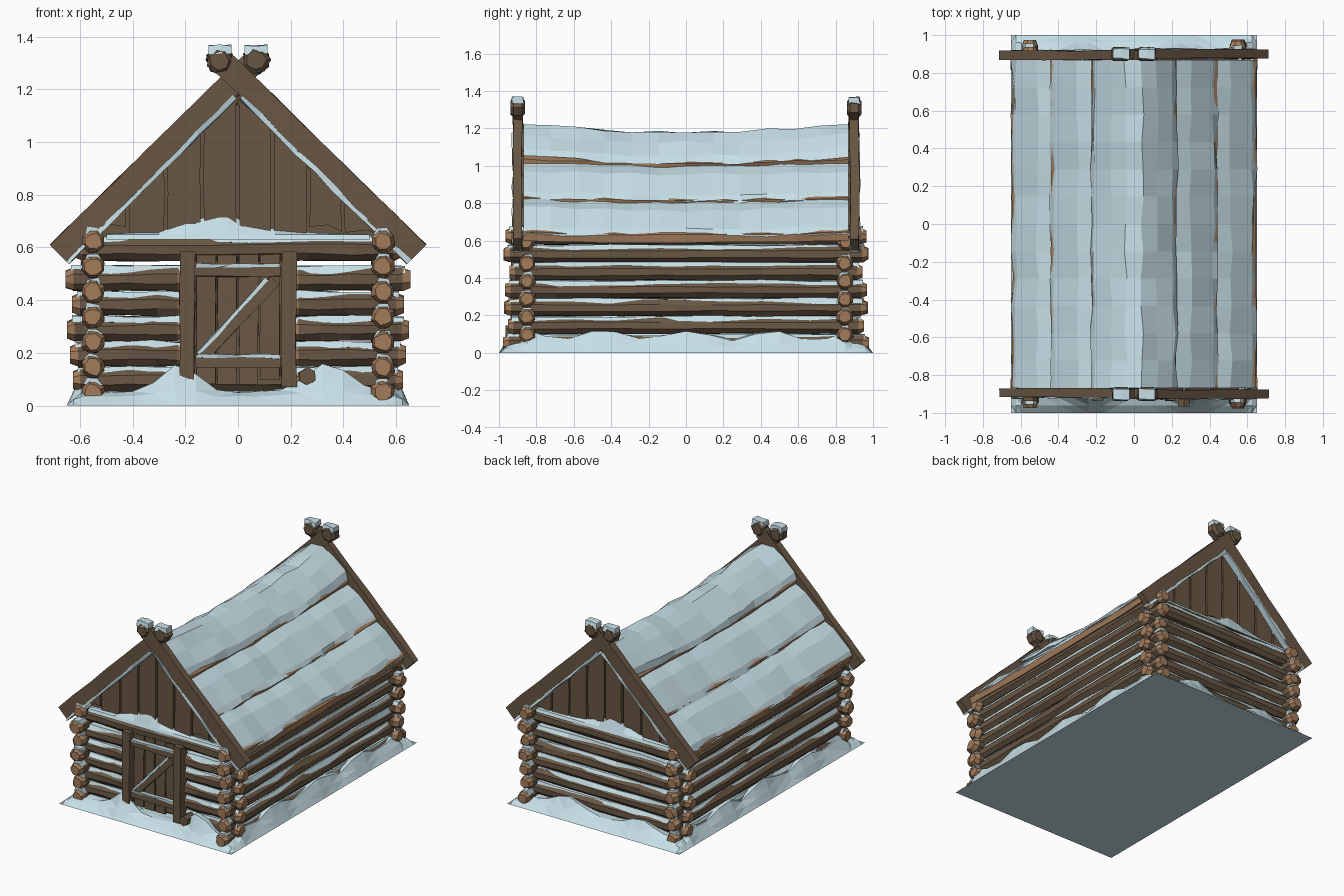
import bpy, bmesh, math, random
from mathutils import Vector as V

if "Cube" in bpy.data.objects:
    bpy.data.objects.remove(bpy.data.objects["Cube"])

random.seed(4)
rnd = random.uniform


def material(name, rgb):
    m = bpy.data.materials.new(name)
    m.diffuse_color = (*rgb, 1)
    m.use_nodes = True
    m.node_tree.nodes["Principled BSDF"].inputs["Base Color"].default_value = m.diffuse_color
    return m


WOOD = material("dark_wood", (0.141, 0.095, 0.058))
CUT = material("cut_wood", (0.36, 0.20, 0.105))
SNOW = material("snow", (0.57, 0.74, 0.80))


def finish(name, bm, mats):
    bmesh.ops.recalc_face_normals(bm, faces=bm.faces)
    me = bpy.data.meshes.new(name)
    bm.to_mesh(me)
    bm.free()
    for m in mats:
        me.materials.append(m)
    ob = bpy.data.objects.new(name, me)
    bpy.context.collection.objects.link(ob)


def sweep(name, p0, p1, profile, mat, n=1, jit=0.0, ref=(0, 0, 1), end=None, sag=0.0, cap=0.03):
    """Run a closed profile (across, along ref) from p0 to p1; 'end' makes bevelled ends of that material."""
    p0, p1, ref = V(p0), V(p1), V(ref)
    length = (p1 - p0).length
    d = (p1 - p0) / length
    u = d.cross(ref).normalized()
    v = u.cross(d)
    ts = [i / n for i in range(n + 1)]
    if end:
        ts = [0, cap / length] + ts[1:-1] + [1 - cap / length, 1]
    bm = bmesh.new()
    rings = []
    for i, t in enumerate(ts):
        k = 0.7 if end and i in (0, len(ts) - 1) else 1
        rings.append([bm.verts.new(p0 + d * (t * length) + u * (a * k + rnd(-jit, jit))
                                   + v * (b * k + rnd(-jit, jit) + sag * (2 * t - 1) ** 2))
                      for a, b in profile])
    c = len(profile)
    for i, (r, s) in enumerate(zip(rings, rings[1:])):
        for j in range(c):
            f = bm.faces.new((r[j], r[(j + 1) % c], s[(j + 1) % c], s[j]))
            f.material_index = int(bool(end) and i in (0, len(rings) - 2))
    for r in (rings[0], rings[-1]):
        bm.faces.new(r).material_index = int(bool(end))
    finish(name, bm, [mat, end or mat])


def rect(a0, a1, b0, b1):
    return [(a0, b0), (a1, b0), (a1, b1), (a0, b1)]


def ngon(r, n):
    return [(r * math.cos((i + .5) * math.tau / n), r * math.sin((i + .5) * math.tau / n)) for i in range(n)]


def log(name, p0, p1, r=0.046, n=7):
    sweep(name, p0, p1, ngon(r, 8), WOOD, n, 0.004, end=CUT)
    inset = (V(p1) - V(p0)).normalized() * 0.02
    sweep(name + "_snow", V(p0) + inset, V(p1) - inset,
          [(-.032, .024), (.032, .024), (.02, .05), (-.02, .05)], SNOW, n, 0.006)


# Side wall logs
for s in (-1, 1):
    for k in range(7):
        e = 0.95 + rnd(-.015, .03)
        log("side_log", (s * .55, -e, .05 + .0955 * k), (s * .55, e, .05 + .0955 * k))

# Front and back wall logs; the front ones are split by the door
for k in range(5):
    z = .097 + .0955 * k
    e = .63 + rnd(-.01, .025)
    log("back_log", (-e, .85, z), (e, .85, z))
    for s in (-1, 1):
        log("front_log", (s * .2, -.85, z), (s * e, -.85, z), n=4)
for s in (-1, 1):
    log("top_wall_log", (-.62, s * .855, .592), (.62, s * .855, .592))

# Ends of the building: gable planks, barge boards and finials
EDGES = [-.56, -.42, -.275, -.135, 0, .13, .265, .4, .56]


def gable_top(x):
    return max(.68, 1.21 - abs(x) * .98)


for s in (-1, 1):
    bm = bmesh.new()
    bm.faces.new([bm.verts.new((x, s * .84, z)) for x, z in ((-.56, .62), (.56, .62), (0, 1.19))])
    finish("gable_backing", bm, [WOOD])
    for a, b in zip(EDGES, EDGES[1:]):
        bm = bmesh.new()
        a, b, low = a + .006, b - .006, rnd(.64, .68)
        m = (a + b) / 2 + .01
        outline = [(a, low), (m, low + rnd(-.01, .02)), (b, low + rnd(-.02, .02)),
                   (b + rnd(-.004, .004), (low + gable_top(b)) / 2), (b, gable_top(b)),
                   (a, gable_top(a)), (a + rnd(-.004, .004), (low + gable_top(a)) / 2)]
        f = bm.faces.new([bm.verts.new((x, s * .85, z)) for x, z in outline])
        g = bmesh.ops.extrude_face_region(bm, geom=[f])["geom"]
        bmesh.ops.translate(bm, vec=(0, s * .028, 0), verts=[q for q in g if isinstance(q, bmesh.types.BMVert)])
        finish("gable_plank", bm, [WOOD])
    for h in (-1, 1):
        y = s * (.897 + .004 * h)
        foot, tip = (h * .683, y, .578), (-h * .05, y, 1.295)
        sweep("barge_board", foot, tip, rect(-.045, .045, -.024, .024), WOOD, 6, .003, ref=(0, 1, 0))
        sweep("barge_snow", foot, (h * .045, y, 1.205), rect(h * .04, h * .057, -.027, .027), SNOW, 9, .006, ref=(0, 1, 0))
        sweep("finial", (h * .07, s * .862, 1.31), (h * .07, s * .937, 1.31), ngon(.052, 7), WOOD, 2, .004,
              end=WOOD, cap=.015)
        sweep("finial_snow", (h * .025, s * .9, 1.345), (h * .112, s * .9, 1.345),
              [(-.034, -.012), (.034, -.012), (.026, .022), (-.026, .022)], SNOW, 2, .005)
    # Snow drift resting on the wall top
    bm = bmesh.new()
    top = [(-.5, .652), (-.3, .66), (-.16, .705), (-.04, .735), (.03, .69), (.14, .67), (.3, .655), (.5, .65)]
    rows = [[bm.verts.new((x, s * y, z)) for x, z in pts] for y, pts in
            ((.905, [(x, .63) for x, _ in top]), (.897, [(x, .65) for x, _ in top]), (.872, top))]
    for r, q in zip(rows, rows[1:]):
        for i in range(len(top) - 1):
            bm.faces.new((r[i], r[i + 1], q[i + 1], q[i]))
    finish("gable_snow", bm, [SNOW])

# Roof: three overlapping tiers of boards under snow
Y = .868


def roof(name, prof, mat, jit, sag):
    sweep(name, (0, -Y, 0), (0, Y, 0), prof, mat, 12, jit, sag=sag)


half = [(.225, 1.01), (.21, 1.05), (.12, 1.125), (.045, 1.18)]
roof("ridge_snow", half + [(-x, z) for x, z in half[::-1]] + [(0, 1.14)], SNOW, .010, .045)
for s in (-1, 1):
    roof("roof_board", [(s * x, z) for x, z in ((0, 1.16), (.225, 1.015), (.218, .99), (0, 1.12))], CUT, .004, .02)
    for x0, z0, x1, z1, thick in ((.16, 1.03, .44, .808, .028), (.38, .83, .645, .622, .035)):
        roof("roof_snow", [(s * x, z) for x, z in ((x0, z0), ((x0 + x1) / 2, (z0 + z1) / 2 + .036),
                           (x1 - .02, z1 + .036), (x1, z1), (x0, z0 - .03))], SNOW, .009, .02)
        roof("roof_board", [(s * x, z) for x, z in ((x0, z0 - .015), (x1, z1 + .008),
                            (x1 - .008, z1 - thick), (x0, z0 - .05))], CUT, .004, .015)

# Door planks, frame and snowy Z brace
UP = (0, 1, 0)
for i in range(4):
    x = -.122 + i * .081
    sweep("door_plank", (x, -.88, rnd(.075, .1)), (x, -.88, .58), rect(-.037, .037, -.014, .014), WOOD, 3, .002, UP)
sweep("door_backing", (0, -.865, .08), (0, -.865, .58), rect(-.17, .17, -.004, .004), WOOD, ref=UP)
for s in (-1, 1):
    sweep("door_post", (s * .193, -.9, .07), (s * .193, -.9, .585), rect(-.028, .028, -.035, .035), WOOD, 3, .003, UP)
for z in (.51, .165):
    sweep("door_batten", (-.163, -.905, z), (.163, -.905, z), rect(-.02, .02, -.013, .013), WOOD, 3, .002, UP)
    sweep("batten_snow", (-.16, -.905, z + .022), (.16, -.905, z + .022), rect(-.007, .007, -.016, .016),
          SNOW, 4, .003, UP)
sweep("door_brace", (-.135, -.904, .185), (.14, -.904, .475), rect(-.022, .022, -.012, .012), WOOD, 3, .002, UP)
sweep("brace_snow", (-.15, -.904, .195), (.11, -.904, .48), rect(-.006, .008, -.016, .016), SNOW, 4, .003, UP)
sweep("log_stub", (.262, -.965, .11), (.262, -.88, .11), ngon(.034, 6), WOOD, 1, .003)

# Snow ground: rectangular foot rising to drifts against the walls
xs = [-.65, -.625, -.595, -.56] + [-.48 + .08 * i for i in range(13)] + [.56, .595, .625, .65]
ys = [-1, -.96, -.92, -.885, -.85] + [-.75 + .125 * i for i in range(13)] + [.85, .885, .92, .96, 1]


def drift(x, y, cx, cy, h, w):
    return h * math.exp(-((x - cx) / w) ** 2 - ((y - cy) / .05) ** 2)


def height(x, y):
    dx, dy = .65 - abs(x), 1 - abs(y)
    if min(dx, dy) < .001:
        return 0
    rise = min(1, dx / .055, dy / .06)
    z = .052 + rnd(-.006, .006)
    if dx < .1 and dy > .15:
        z = .095 + .025 * math.cos(y * 14) + rnd(-.01, .01)
    z += drift(x, y, -.22, -.915, .105, .09) + drift(x, y, .34, -.905, .12, .11)
    z += drift(x, y, -.3, .91, .07, .12) + drift(x, y, .25, .91, .08, .13)
    return z * rise


bm = bmesh.new()
grid = [[bm.verts.new((x, y, height(x, y))) for x in xs] for y in ys]
for r, q in zip(grid, grid[1:]):
    for i in range(len(xs) - 1):
        bm.faces.new((r[i], r[i + 1], q[i + 1], q[i]))
rim = grid[0] + [r[-1] for r in grid[1:-1]] + grid[-1][::-1] + [r[0] for r in grid[-2:0:-1]]
bm.faces.new(rim)
bmesh.ops.triangulate(bm, faces=bm.faces[:])
finish("snow_ground", bm, [SNOW])
